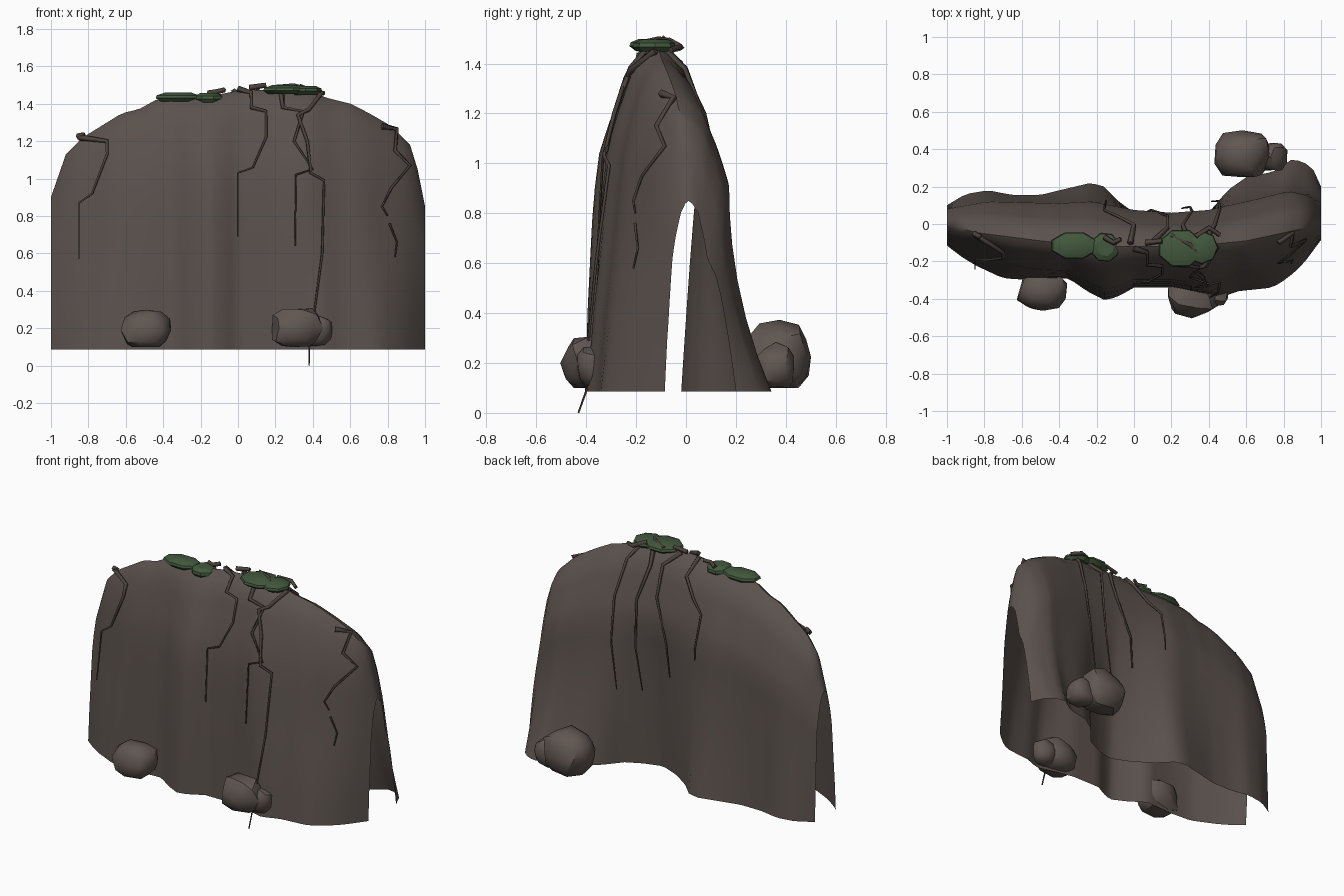
import bpy, bmesh, math, random
from mathutils import Vector, noise

if "Cube" in bpy.data.objects:
    bpy.data.objects.remove(bpy.data.objects["Cube"])

BASE = 0.085


def material(name, rgb):
    m = bpy.data.materials.new(name)
    m.diffuse_color = (*rgb, 1)
    m.use_nodes = True
    m.node_tree.nodes["Principled BSDF"].inputs["Base Color"].default_value = m.diffuse_color
    return m


ROCK = material("brown_rock", (0.104, 0.083, 0.074))
STONE = material("boulder_brown", (0.118, 0.094, 0.083))
ROOT = material("dark_root", (0.070, 0.054, 0.046))
MOSS = material("moss_green", (0.055, 0.098, 0.046))


def lerp(table, x):
    """Piecewise linear lookup in a list of (x, value)."""
    if x <= table[0][0]:
        return table[0][1]
    for (a, va), (b, vb) in zip(table, table[1:]):
        if x <= b:
            return va + (vb - va) * (x - a) / (b - a)
    return table[-1][1]


# Wall outlines along x: ridge height, ridge depth, front foot, back belly, back foot
RIDGE_Z = [(-1, .9), (-.92, 1.13), (-.83, 1.22), (-.7, 1.3), (-.62, 1.35), (-.53, 1.37),
           (-.44, 1.42), (-.3, 1.44), (-.1, 1.45), (0, 1.47), (.2, 1.475), (.4, 1.46),
           (.48, 1.43), (.6, 1.4), (.7, 1.35), (.82, 1.28), (.92, 1.18), (.96, 1.05), (1, .85)]
RIDGE_Y = [(-1, 0), (-.85, -.045), (-.5, -.09), (-.2, -.12), (.3, -.12), (.6, -.09), (.88, -.03), (1, .01)]
FRONT = [(-1, -.115), (-.93, -.17), (-.85, -.22), (-.7, -.29), (-.55, -.3), (-.35, -.29),
         (-.25, -.36), (-.15, -.41), (-.07, -.38), (0, -.34), (.2, -.34), (.3, -.36),
         (.45, -.4), (.55, -.36), (.74, -.34), (.82, -.29), (.9, -.22), (1, -.085)]
BELLY = [(-1, .08), (-.78, .12), (-.4, .11), (-.23, .12), (0, .075), (.2, .06), (.4, .075),
         (.6, .12), (.83, .175), (.94, .15), (1, .085)]
BACK = [(-1, .1), (-.9, .16), (-.78, .18), (-.65, .155), (-.5, .155), (-.4, .18), (-.23, .22),
        (-.16, .2), (-.07, .11), (.05, .03), (.18, -.025), (.3, .01), (.4, .06), (.5, .18),
        (.6, .25), (.75, .28), (.85, .35), (.95, .31), (1, .2)]
# Height profiles: steep front in the middle, leaning front near the ends, back crown
STEEP = [(0, 1), (.25, .96), (.5, .9), (.68, .83), (.8, .65), (.94, .38), (.985, .16), (1, 0)]
LEANING = [(0, 1), (.25, .83), (.44, .65), (.6, .54), (.8, .43), (.92, .26), (.985, .1), (1, 0)]
LEAN = [(-1, .5), (-.9, .8), (-.78, .8), (-.65, .45), (-.5, .2), (-.3, 0), (.34, 0), (.46, .55),
        (.65, .6), (.77, .95), (.9, .9), (1, .4)]
BACK_CROWN = [(.7, 1), (.8, .83), (.94, .5), (.985, .2), (1, 0)]
BACK_FLARE = [(-1, 1), (-.5, 1.3), (-.23, 1.6), (0, .8), (.3, .75), (.6, 1.7), (.92, 2.2), (1, .6)]


def wall_y(x, h, back):
    """Depth of the wall at x, at fraction h of its local height."""
    yr = lerp(RIDGE_Y, x)
    if not back:
        w = lerp(LEAN, x)
        g = lerp(STEEP, h) * (1 - w) + lerp(LEANING, h) * w
        return yr + (lerp(FRONT, x) - yr) * g
    belly = lerp(BELLY, x)
    if h > .7:
        return yr + (belly - yr) * lerp(BACK_CROWN, h)
    t = 1 - h / .7
    return belly + (lerp(BACK, x) - belly) * t ** lerp(BACK_FLARE, x)


def wall_point(x, h, back):
    return Vector((x, wall_y(x, h, back), BASE + (lerp(RIDGE_Z, x) - BASE) * h))


def link(name, data, mat):
    data.materials.append(mat)
    ob = bpy.data.objects.new(name, data)
    bpy.context.collection.objects.link(ob)
    bpy.ops.object.select_all(action='DESELECT')
    ob.select_set(True)
    bpy.context.view_layer.objects.active = ob
    return ob


def finish(name, bm, mat, angle=40):
    me = bpy.data.meshes.new(name)
    bm.to_mesh(me)
    bm.free()
    link(name, me, mat)
    bpy.ops.object.shade_smooth_by_angle(angle=math.radians(angle))


# Folded rock wall, open underneath and at both ends
bm = bmesh.new()
levels = [0, .12, .25, .38, .5, .6, .7, .76, .82, .88, .94, .985]
profile = [(h, False) for h in levels] + [(1, False)] + [(h, True) for h in reversed(levels)]
columns = 50
grid = [[bm.verts.new(wall_point(-1 + 2 * i / columns, h, b)) for h, b in profile]
        for i in range(columns + 1)]
for left, right in zip(grid, grid[1:]):
    for j in range(len(profile) - 1):
        bm.faces.new((left[j], right[j], right[j + 1], left[j + 1]))
finish("rock_wall", bm, ROCK)


# Boulders with flat undersides
def boulder(name, centre, size, floor, seed):
    bm = bmesh.new()
    bmesh.ops.create_icosphere(bm, subdivisions=2, radius=1)
    for v in bm.verts:
        n = v.co.normalized()
        k = 1 + .22 * noise.noise(n * 1.3 + Vector((seed * 7.3, seed, 0)))
        # squarish blob
        n = Vector([math.copysign(abs(c) ** .8, c) for c in n])
        v.co = Vector(centre) + Vector([c * s * k for c, s in zip(n, size)])
        v.co.z = max(v.co.z, floor)
    finish(name, bm, STONE, 35)


boulder("front_left_boulder", (-.487, -.36, .19), (.13, .105, .108), .1, 1)
boulder("front_right_boulder", (.31, -.385, .2), (.135, .11, .11), .1, 2)
boulder("front_right_small_boulder", (.42, -.365, .185), (.085, .075, .085), .1, 3)
boulder("back_boulder", (.58, .375, .225), (.155, .13, .14), .1, 4)
boulder("back_small_boulder", (.73, .36, .18), (.085, .08, .09), .1, 5)


# Moss pads: low bevelled discs on the ridge
def moss(name, centre, size, turn=0):
    bm = bmesh.new()
    rings = []
    for z, r in ((-1, .75), (-.2, 1), (.4, .95), (1, .6)):
        rings.append([bm.verts.new((centre[0] + size[0] * r * math.cos(a),
                                    centre[1] + size[1] * r * math.sin(a),
                                    centre[2] + size[2] * z))
                      for a in (turn + k * math.pi / 4 for k in range(8))])
    for lo, hi in zip(rings, rings[1:]):
        for k in range(8):
            bm.faces.new((lo[k], lo[k - 7], hi[k - 7], hi[k]))
    bm.faces.new(rings[-1])
    bm.faces.new(rings[0][::-1])
    finish(name, bm, MOSS, 30)


moss("moss_left", (-.32, -.115, 1.435), (.13, .075, .024), .39)
moss("moss_left_small", (-.155, -.125, 1.43), (.08, .08, .028), .3)
moss("moss_right", (.25, -.13, 1.475), (.125, .105, .024), .39)
moss("moss_right_small", (.36, -.125, 1.472), (.09, .09, .024))


# Roots: four-sided tapering tubes
def tube(name, path, r0, r1):
    cu = bpy.data.curves.new(name, 'CURVE')
    cu.dimensions = '3D'
    cu.bevel_depth = 1
    cu.bevel_resolution = 0
    cu.use_fill_caps = True
    sp = cu.splines.new('POLY')
    sp.points.add(len(path) - 1)
    for i, (p, q) in enumerate(zip(sp.points, path)):
        p.co = (*q, 1)
        p.radius = r0 + (r1 - r0) * (i / (len(path) - 1)) ** .6
    link(name, cu, ROOT)
    bpy.ops.object.convert(target='MESH')


def root(name, pts, back=False, r0=.017, r1=.004, lift=.012, hang=0):
    """Hanging root through (x, z) points, laid on the wall; its tip stands off by hang."""
    path = []
    for i, (x, z) in enumerate(pts):
        h = (z - BASE) / (lerp(RIDGE_Z, x) - BASE)
        y = wall_y(x, min(max(h, 0), 1), back)
        if h < 0:
            y -= .035
        off = lift + hang * (i / (len(pts) - 1)) ** 2
        path.append((x, y + (off if back else -off), z))
    tube(name, path, r0, r1)


root("front_root_left", [(-.85, 1.22), (-.7, 1.2), (-.7, 1.13), (-.78, .92), (-.85, .87), (-.85, .57)], hang=.06)
root("front_root_middle", [(0, 1.48), (.07, 1.46), (.07, 1.38), (.15, 1.36), (.15, 1.22),
                           (.08, 1.06), (0, 1.03), (0, .69)])
root("front_root_inner", [(.23, 1.48), (.24, 1.38), (.35, 1.36), (.3, 1.2), (.4, 1.05),
                          (.31, 1.02), (.305, .64)])
root("front_root_long", [(.44, 1.45), (.38, 1.37), (.32, 1.34), (.37, 1.2), (.39, 1.03), (.46, .99),
                         (.45, .6), (.41, .3), (.38, .1), (.38, 0)], lift=.015)
root("front_root_right", [(.77, 1.28), (.85, 1.265), (.84, 1.15), (.92, 1.07), (.82, .95), (.77, .85), (.8, .8)])
root("front_root_right_tip", [(.81, .76), (.85, .66), (.84, .58)], r0=.006)
root("back_root_outer", [(.38, 1.46), (.43, 1.38), (.46, 1.16), (.455, .88), (.415, .58)], True, lift=.018, hang=.025)
root("back_root_second", [(.3, 1.47), (.26, 1.38), (.31, 1.17), (.3, .87), (.255, .6)], True, lift=.018, hang=.04)
root("back_root_third", [(.1, 1.47), (.18, 1.4), (.18, 1.21), (.09, .94), (.07, .73)], True, lift=.018)
root("back_root_inner", [(-.02, 1.47), (0, 1.38), (-.08, 1.27), (-.16, 1.2), (-.15, 1.0), (-.15, .92)], True, lift=.016)

# Root stubs lying over the ridge
stubs = [[(-.16, -.07, 1.455), (-.11, -.1, 1.465), (-.07, -.08, 1.475)],
         [(.06, -.1, 1.485), (.15, -.09, 1.5)],
         [(.2, -.06, 1.485), (.3, -.11, 1.495), (.34, -.16, 1.485)],
         [(.33, -.07, 1.49), (.4, -.02, 1.465), (.46, -.06, 1.455)],
         [(-.86, -.05, 1.225), (-.82, -.07, 1.235)]]
for i, s in enumerate(stubs):
    tube(f"ridge_root_{i + 1}", s, .016, .013)
